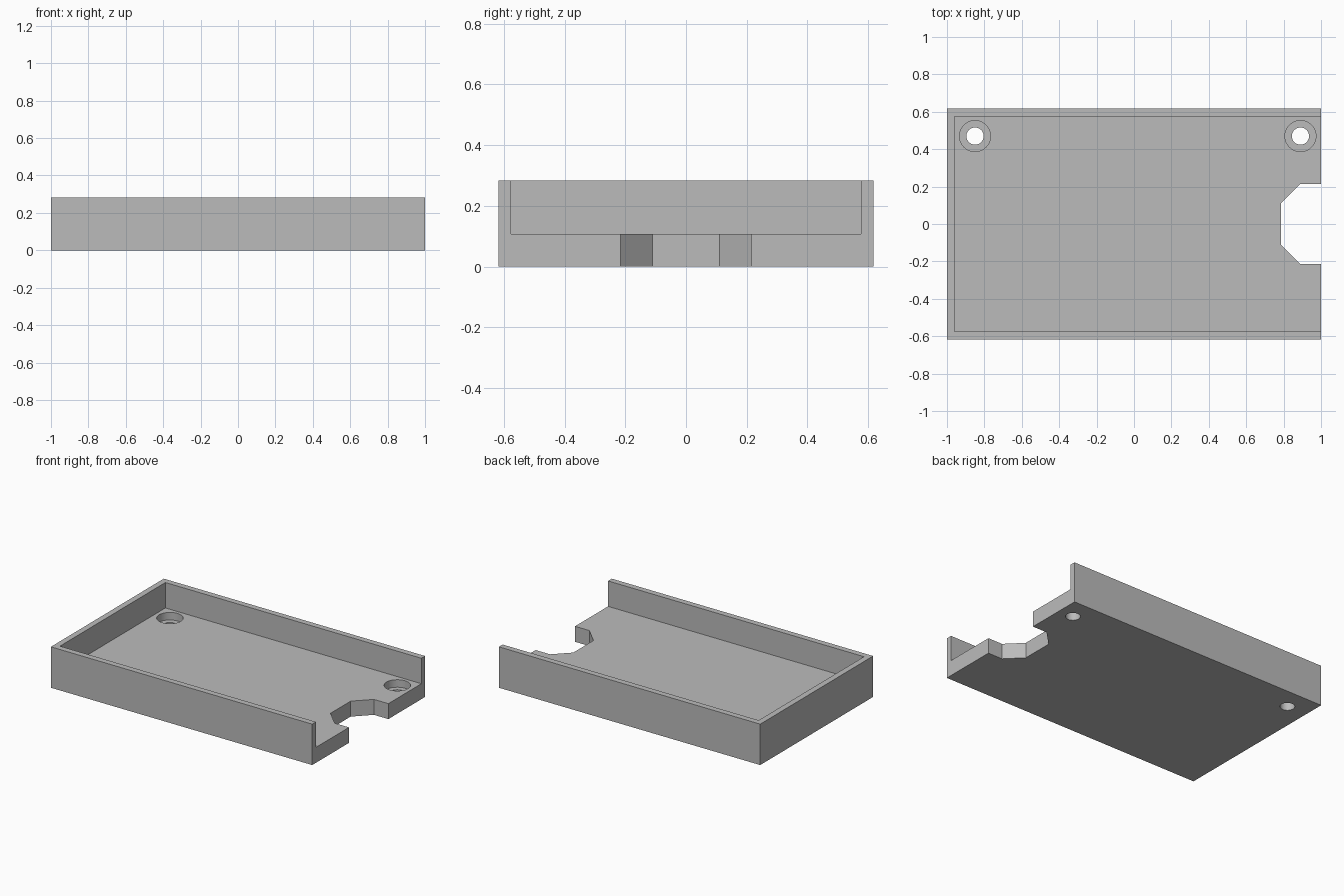
import bpy
import bmesh

if "Cube" in bpy.data.objects:
    bpy.data.objects.remove(bpy.data.objects["Cube"], do_unlink=True)

grey = bpy.data.materials.new("plain grey")
grey.use_nodes = True
colour = (0.5, 0.5, 0.5, 1)
grey.diffuse_color = colour
grey.node_tree.nodes["Principled BSDF"].inputs["Base Color"].default_value = colour

LENGTH, DEPTH, HEIGHT = 1.0, 0.617, 0.283   # half length, half depth, full height
WALL, FLOOR = 0.041, 0.107


def prism(name, outline, z0, z1):
    """Extrude a counter-clockwise outline from z0 up to z1."""
    bm = bmesh.new()
    face = bm.faces.new([bm.verts.new((x, y, z0)) for x, y in outline])
    new = bmesh.ops.extrude_face_region(bm, geom=[face])["geom"]
    verts = [v for v in new if isinstance(v, bmesh.types.BMVert)]
    bmesh.ops.translate(bm, verts=verts, vec=(0, 0, z1 - z0))
    bmesh.ops.recalc_face_normals(bm, faces=bm.faces)
    mesh = bpy.data.meshes.new(name)
    bm.to_mesh(mesh)
    bm.free()
    obj = bpy.data.objects.new(name, mesh)
    bpy.context.collection.objects.link(obj)
    mesh.materials.append(grey)
    return obj


def rectangle(x0, x1, y):
    return [(x0, -y), (x1, -y), (x1, y), (x0, y)]


def cylinder(name, x, y, radius, z0, z1):
    bpy.ops.mesh.primitive_cylinder_add(vertices=48, radius=radius, depth=z1 - z0,
                                        location=(x, y, (z0 + z1) / 2))
    obj = bpy.context.object
    obj.name = name
    obj.data.materials.append(grey)
    return obj


# Solid block, open-ended pocket and chamfered end notch
tray = prism("tray", rectangle(-LENGTH, LENGTH, DEPTH), 0, HEIGHT)
notch = [(1.1, -0.215), (1.1, 0.215), (0.89, 0.215),
         (0.785, 0.11), (0.785, -0.11), (0.89, -0.215)]
cutters = [
    prism("pocket_cutter", rectangle(WALL - LENGTH, 1.1, DEPTH - WALL), FLOOR, 0.5),
    prism("notch_cutter", notch, -0.1, 0.2),
]

# Counterbored screw holes along the back
for side, x in (("right", -0.85), ("left", 0.89)):
    cutters.append(cylinder(side + "_counterbore_cutter", x, 0.47, 0.083, 0.055, 0.2))
    cutters.append(cylinder(side + "_hole_cutter", x, 0.47, 0.046, -0.1, 0.15))

for cutter in cutters:
    mod = tray.modifiers.new(cutter.name, "BOOLEAN")
    mod.operation = "DIFFERENCE"
    mod.solver = "EXACT"
    mod.object = cutter

# Apply the cuts and discard the cutters
bpy.ops.object.select_all(action="DESELECT")
bpy.context.view_layer.objects.active = tray
tray.select_set(True)
for mod in list(tray.modifiers):
    bpy.ops.object.modifier_apply(modifier=mod.name)
for cutter in cutters:
    bpy.data.objects.remove(cutter, do_unlink=True)
bpy.ops.object.shade_smooth_by_angle()
